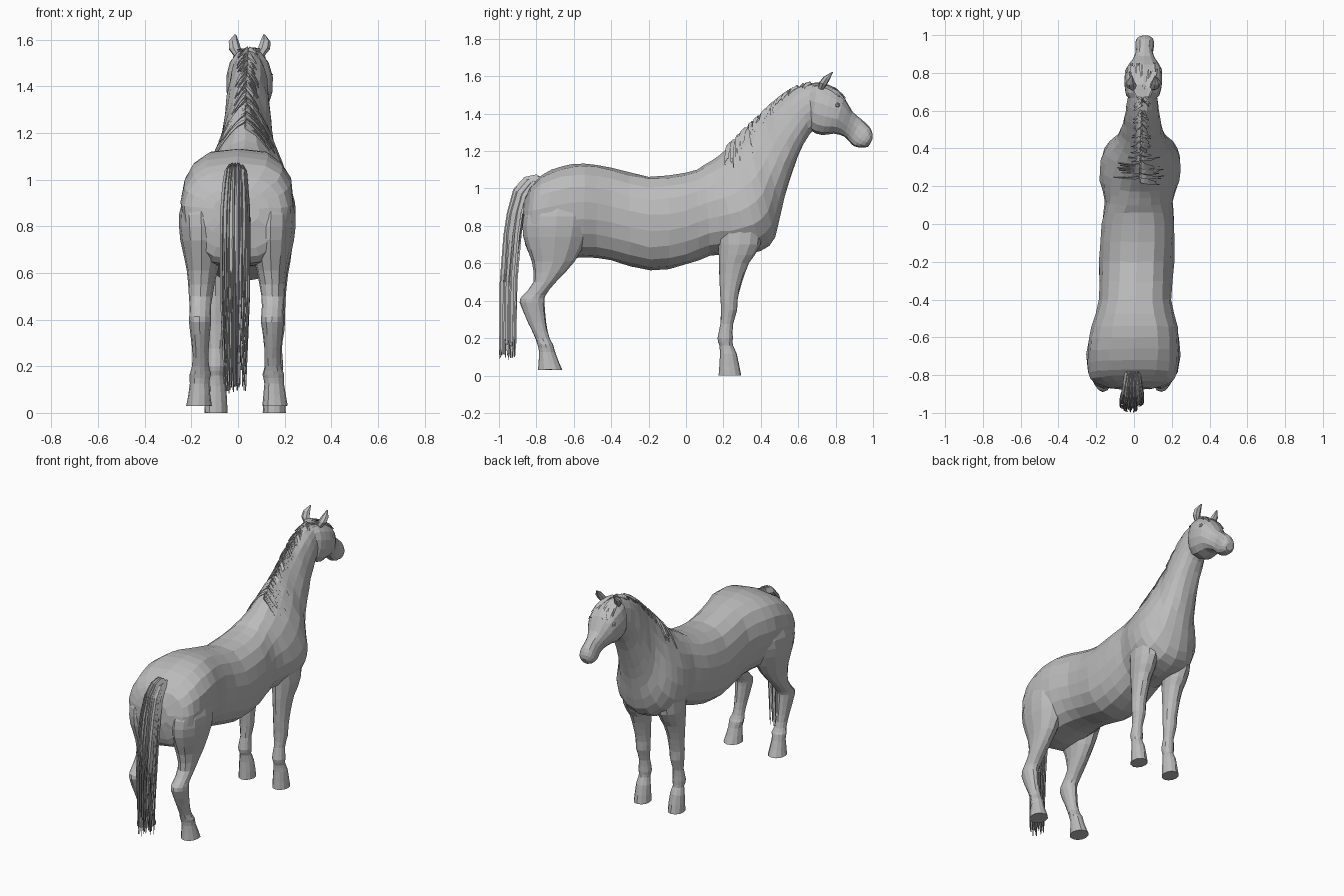
import bpy, bmesh, math, random
from mathutils import Vector

if "Cube" in bpy.data.objects:
    bpy.data.objects.remove(bpy.data.objects["Cube"])

random.seed(4)
coat = bpy.data.materials.new("grey coat")
coat.diffuse_color = (0.5, 0.5, 0.5, 1)
coat.use_nodes = True
coat.node_tree.nodes["Principled BSDF"].inputs["Base Color"].default_value = coat.diffuse_color


def bend(p):
    """The horse's spine runs slightly askew, so shift x along y."""
    return Vector((p[0] + 0.022 + 0.036 * p[1], p[1], p[2]))


def add_loft(bm, rings, jitter=0.0):
    def vert(p):
        return bm.verts.new(bend(p) + Vector([random.uniform(-jitter, jitter) for _ in range(3)]))
    rows = [[vert(p) for p in ring] for ring in rings]
    n = len(rows[0])
    for a, b in zip(rows, rows[1:]):
        for i in range(n):
            j = (i + 1) % n
            bm.faces.new((a[i], a[j], b[j], b[i]))
    bm.faces.new(rows[0])
    bm.faces.new(rows[-1])


def finish(name, bm):
    bmesh.ops.recalc_face_normals(bm, faces=bm.faces)
    me = bpy.data.meshes.new(name)
    bm.to_mesh(me)
    bm.free()
    me.materials.append(coat)
    ob = bpy.data.objects.new(name, me)
    bpy.context.collection.objects.link(ob)
    return ob


def skin_point(st, a, lift=0.0):
    """Point on a tilted egg-shaped ring; angle a is measured from the top."""
    ty, tz, by, bz, hw, egg = st
    c, s = math.cos(a), math.sin(a)
    w = abs(s) ** (0.75 + 0.8 * egg) * (1 - egg * c)
    half = Vector((0, ty - by, tz - bz)) / 2
    p = Vector((0, ty + by, tz + bz)) / 2 + half * c * (1 + lift / half.length)
    p.x = math.copysign(w * (hw + lift), s)
    return p


def station(table, s):
    """Smooth (cubic) interpolation between the rows of a table."""
    i = min(int(s), len(table) - 2)
    t = s - i
    rows = [table[max(0, min(len(table) - 1, i + k))] for k in (-1, 0, 1, 2)]
    return [b + .5 * t * (c - a + t * (2 * a - 5 * b + 4 * c - d + t * (3 * (b - c) + d - a)))
            for a, b, c, d in zip(*rows)]


def densify(table):
    return [station(table, k / 2) for k in range(2 * len(table) - 1)]


def skin(name, table, n, jitter):
    bm = bmesh.new()
    add_loft(bm, [[skin_point(st, 2 * math.pi * (k + 0.001) / n) for k in range(n)]
                  for st in densify(table)], jitter)
    return finish(name, bm)


def strand(bm, pts, r, n=3):
    """Tapered lock of hair along points."""
    rings = []
    for i, p in enumerate(pts):
        d = (pts[min(i + 1, len(pts) - 1)] - pts[max(i - 1, 0)]).normalized()
        u = d.cross(Vector((1, 0.2, 0.1))).normalized()
        v = d.cross(u)
        q = r * (1 - 0.75 * i / (len(pts) - 1))
        rings.append([p + (u * math.cos(t) + v * math.sin(t)) * q
                      for t in (2 * math.pi * k / n for k in range(n))])
    add_loft(bm, rings)


# Body and neck: top y, top z, bottom y, bottom z, half width, egg
BODY = [
    (-.865, .93, -.876, .80, .10, 0), (-.83, 1.01, -.862, .70, .195, -.06),
    (-.77, 1.07, -.82, .635, .232, -.1), (-.66, 1.12, -.70, .62, .240, -.1),
    (-.54, 1.135, -.55, .63, .228, -.08), (-.40, 1.113, -.40, .615, .193, -.03),
    (-.20, 1.065, -.19, .562, .200, 0), (0, 1.085, 0, .592, .193, 0),
    (.10, 1.125, .13, .64, .180, .1), (.17, 1.17, .27, .645, .203, .28),
    (.25, 1.245, .40, .665, .200, .38), (.32, 1.315, .475, .735, .166, .4),
    (.38, 1.37, .508, .88, .122, .34), (.45, 1.435, .55, 1.03, .104, .26),
    (.52, 1.492, .60, 1.17, .093, .2), (.60, 1.54, .66, 1.29, .082, .15),
    (.68, 1.56, .73, 1.36, .07, .1)]
skin("body_and_neck", BODY, 18, .003)

# Head
HEAD = [
    (.645, 1.54, .645, 1.38, .05, 0), (.70, 1.56, .668, 1.31, .09, 0),
    (.78, 1.54, .73, 1.285, .101, 0), (.845, 1.49, .79, 1.293, .095, 0),
    (.89, 1.41, .845, 1.278, .062, 0), (.94, 1.368, .873, 1.25, .046, 0),
    (.98, 1.33, .90, 1.225, .050, 0), (.997, 1.29, .945, 1.218, .046, 0),
    (.998, 1.265, .975, 1.225, .025, 0)]
skin("head", HEAD, 14, .001)

# Legs: centre y, z, y radius, x radius, x offset
FRONT = [
    (.29, .88, .13, .06, .13), (.285, .70, .112, .072, .127), (.256, .60, .08, .06, .125),
    (.24, .50, .06, .05, .125), (.23, .41, .046, .046, .125), (.23, .35, .043, .044, .125),
    (.218, .275, .034, .033, .125), (.209, .20, .041, .04, .125), (.215, .16, .036, .034, .125),
    (.226, .115, .045, .043, .125), (.235, 0, .06, .05, .125)]
HIND = [
    (-.68, .95, .13, .07, .15), (-.69, .85, .178, .10, .15), (-.70, .74, .17, .097, .147),
    (-.71, .61, .115, .066, .15), (-.755, .50, .06, .05, .155), (-.81, .43, .06, .046, .155),
    (-.823, .39, .066, .048, .155), (-.795, .28, .048, .036, .155), (-.768, .20, .038, .036, .155),
    (-.752, .165, .042, .046, .157), (-.743, .125, .043, .042, .16), (-.727, .03, .065, .055, .163)]
for label, table in (("front_leg", FRONT), ("hind_leg", HIND)):
    for side, sx in (("left", -1), ("right", 1)):
        bm = bmesh.new()
        add_loft(bm, [[Vector((sx * off + rx * math.sin(t), y + ry * math.cos(t), z))
                       for t in (2 * math.pi * k / 12 for k in range(12))]
                      for y, z, ry, rx, off in densify(table)], .001)
        finish(f"{label}_{side}", bm)

# Ears and eyes
EAR = [(.045, .72, 1.53, .020), (.062, .732, 1.56, .027), (.068, .752, 1.59, .023), (.062, .783, 1.622, .004)]
for side, sx in (("left", -1), ("right", 1)):
    bm = bmesh.new()
    add_loft(bm, [[Vector((sx * x + r * math.cos(t), y + r * .75 * math.sin(t), z - r * .3 * math.sin(t)))
                   for t in (2 * math.pi * k / 7 for k in range(7))] for x, y, z, r in EAR])
    finish("ear_" + side, bm)
    bm = bmesh.new()
    bmesh.ops.create_icosphere(bm, subdivisions=1, radius=.016)
    bmesh.ops.translate(bm, verts=bm.verts, vec=bend((sx * .084, .81, 1.445)))
    finish("eye_" + side, bm)

# Mane: locks lying on the neck, longest near the withers
bm = bmesh.new()
for k in range(85):
    s = random.uniform(9.7, 15.8)
    side = random.choice((-1, 1))
    reach = random.uniform(.45, 1.0) if s < 12 else random.uniform(.2, .6)
    pts = [skin_point(station(BODY, s - .4 * f), side * (.03 + reach * f), .004)
           for f in (0, .25, .5, .75, 1)]
    strand(bm, pts, .011)
# Forelock
for k in range(24):
    a0 = random.uniform(-.5, .5)
    end = random.uniform(2.4, 3.2)
    pts = [skin_point(station(HEAD, .6 + (end - .6) * f), a0 * (.4 + f), .005) for f in (0, .35, .7, 1)]
    strand(bm, pts, .010)
finish("mane", bm)

# Tail: solid dock plus loose hanging locks
TAIL = [(-.775, 1.05), (-.83, 1.035), (-.88, .97), (-.908, .87), (-.926, .75), (-.947, .5), (-.952, .1)]
bm = bmesh.new()
rings = []
for (y, z), rx, ry in zip(TAIL[:6], (.03, .045, .052, .058, .058, .04), (.02, .03, .036, .044, .044, .03)):
    rings.append([Vector((-.003 + rx * math.cos(t), y + ry * math.sin(t), z - ry * .6 * math.sin(t) * (z > .9)))
                  for t in (2 * math.pi * k / 10 for k in range(10))])
add_loft(bm, rings)
for k in range(60):
    t, r = random.uniform(0, 2 * math.pi), math.sqrt(random.random())
    ox, oy = .068 * r * math.cos(t), .047 * r * math.sin(t)
    drop = random.uniform(-.02, .12)
    pts = []
    for i, (y, z) in enumerate(TAIL):
        f = min(1, .5 + .15 * i)
        g = .75 if i == 6 else 1
        pts.append(Vector((-.003 + ox * f * g, y + oy * f,
                           z - (oy * f * .6 if z > .9 else 0) + (drop if i == 6 else 0))))
    strand(bm, pts, .012)
finish("tail", bm)
